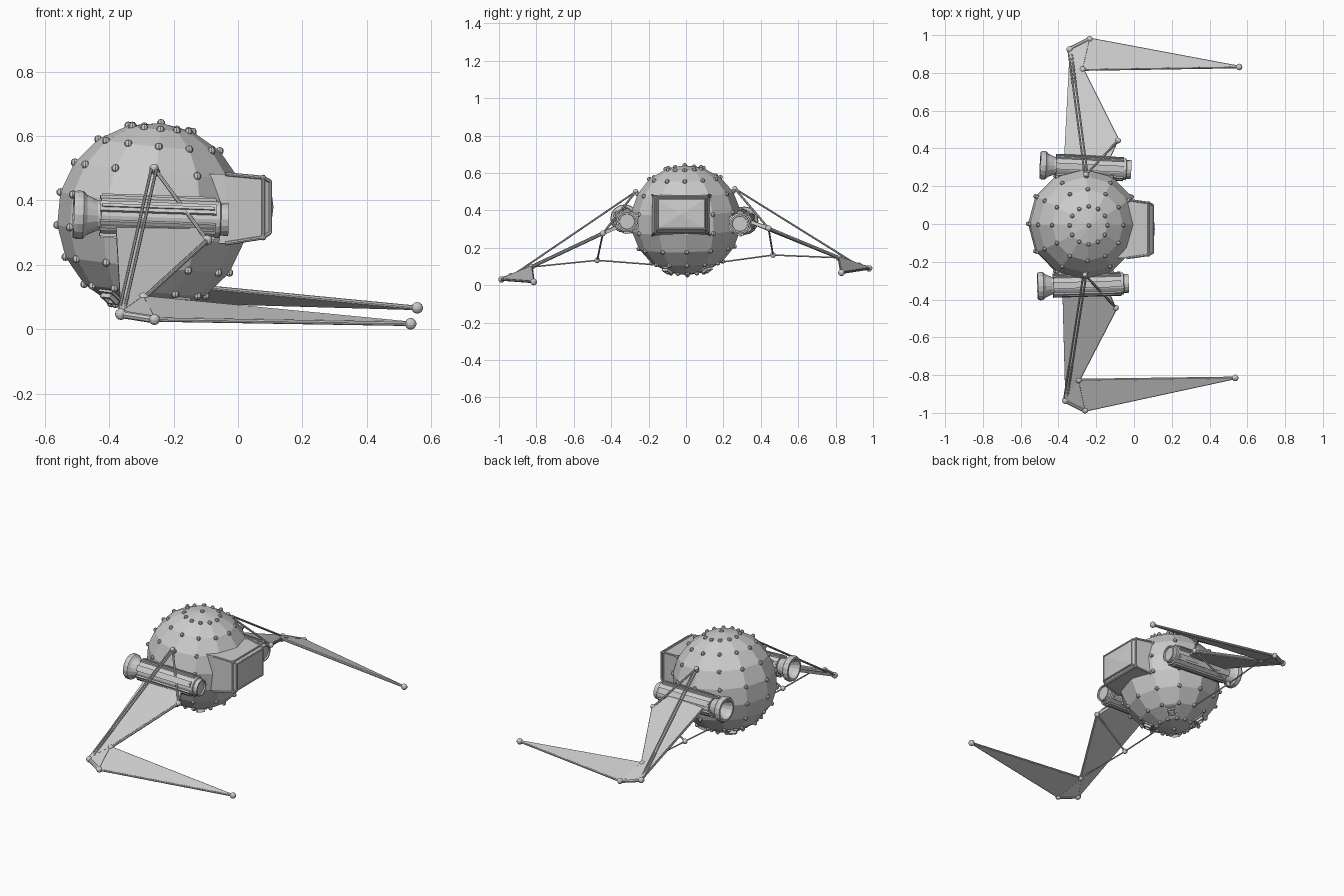
import bpy, bmesh, math
from mathutils import Vector, Matrix

if "Cube" in bpy.data.objects:
    bpy.data.objects.remove(bpy.data.objects["Cube"])

V = Vector
C = V((-0.267, 0, 0.347))      # hull centre
R = 0.295


def finish(bm, name):
    bmesh.ops.recalc_face_normals(bm, faces=bm.faces)
    me = bpy.data.meshes.new(name)
    bm.to_mesh(me)
    bm.free()
    ob = bpy.data.objects.new(name, me)
    bpy.context.collection.objects.link(ob)
    return ob


def place(s, x, y, z):
    """Side s point, including the slight lean of the whole craft."""
    return V((x + 0.0125 * s * y, s * y + 0.015 * x, z + 0.03 * s * y))


def ball(bm, p, r, seg=10):
    bmesh.ops.create_uvsphere(bm, u_segments=seg, v_segments=max(5, seg // 2 + 1),
                              radius=r, matrix=Matrix.Translation(p))


def rod(bm, a, b, r, seg=8):
    d = b - a
    m = Matrix.Translation((a + b) / 2) @ d.to_track_quat('Z', 'Y').to_matrix().to_4x4()
    bmesh.ops.create_cone(bm, cap_ends=True, segments=seg, radius1=r, radius2=r,
                          depth=d.length, matrix=m)


def box(bm, m, size):
    bmesh.ops.create_cube(bm, size=1, matrix=m @ Matrix.Diagonal((*size, 1)))


def loft(bm, loops):
    rings = [[bm.verts.new(p) for p in lp] for lp in loops]
    n = len(rings[0])
    for a, b in zip(rings, rings[1:]):
        for i in range(n):
            bm.faces.new((a[i], a[(i + 1) % n], b[(i + 1) % n], b[i]))
    return bm.faces.new(rings[0]), bm.faces.new(rings[-1])


def slab(bm, pts, t):
    n = ((pts[1] - pts[0]).cross(pts[2] - pts[0])).normalized() * t / 2
    loft(bm, [[p - n for p in pts], [p + n for p in pts]])


# faceted ball hull, pitched a little nose-down
HULL = Matrix.Translation(C) @ Matrix.Rotation(math.radians(5.5), 4, 'Y') \
    @ Matrix.Rotation(math.radians(1.5), 4, 'X')
bm = bmesh.new()
bmesh.ops.create_uvsphere(bm, u_segments=12, v_segments=9, radius=R, matrix=HULL)
points = [v.co.copy() for v in bm.verts]
finish(bm, "hull")

# rivets on every hull corner
bm = bmesh.new()
for p in points:
    if p.x < -0.03 or abs(p.y + 0.025) > 0.15 or abs(p.z - 0.375) > 0.11:
        ball(bm, p, 0.0125, 8)
finish(bm, "hull_rivets")

# square vents under the hull
bm = bmesh.new()
for k in range(4):
    m = HULL @ Matrix.Rotation(math.radians(45 + 90 * k), 4, 'Z') \
        @ Matrix.Rotation(math.radians(150), 4, 'Y') @ Matrix.Translation((0, 0, 0.285))
    box(bm, m, (0.06, 0.06, 0.02))
    for s in (-1, 1):
        box(bm, m @ Matrix.Translation((s * 0.017, 0, 0.015)), (0.008, 0.042, 0.018))
        box(bm, m @ Matrix.Translation((0, s * 0.017, 0.015)), (0.027, 0.008, 0.018))
finish(bm, "belly_vents")

# cockpit block with bulging window
def rect(x, hw, hh, z):
    return [V((x, -0.026 + a * hw, z + b * hh)) for a, b in ((-1, -1), (1, -1), (1, 1), (-1, 1))]


back, rim, face = rect(-0.04, 0.155, 0.108, 0.374), rect(0.078, 0.138, 0.093, 0.378), \
    rect(0.1, 0.126, 0.08, 0.38)
bm = bmesh.new()
_, f = loft(bm, [rect(-0.16, 0.155, 0.108, 0.374), back, rim, face])
res = bmesh.ops.poke(bm, faces=[f])
res['verts'][0].co.x += 0.01
finish(bm, "cockpit")
bm = bmesh.new()
for i in range(4):
    j = (i + 1) % 4
    rod(bm, back[i], rim[i], 0.006)
    rod(bm, rim[i], face[i], 0.006)
    rod(bm, rim[i], rim[j], 0.006)
    rod(bm, face[i], face[j], 0.005)
    ball(bm, rim[i], 0.009, 8)
finish(bm, "cockpit_frame")

# engines: (distance along axis, radius)
PROFILE = [(0.06, 0.03), (0.03, 0.048), (0.0, 0.058), (0.0, 0.07), (0.012, 0.076),
           (0.03, 0.074), (0.042, 0.062), (0.075, 0.047), (0.085, 0.047), (0.085, 0.058),
           (0.455, 0.058), (0.458, 0.05), (0.482, 0.05), (0.482, 0.042), (0.474, 0.04)]
for side, a, b in (("front", V((-0.511, -0.329, 0.356)), V((-0.03, -0.315, 0.34))),
                   ("rear", V((-0.497, 0.312, 0.345)), V((-0.015, 0.288, 0.328)))):
    m = Matrix.Translation(a) @ (b - a).to_track_quat('X', 'Z').to_matrix().to_4x4()
    bm = bmesh.new()
    loft(bm, [[m @ V((t, r * math.cos(k * math.pi / 8), r * math.sin(k * math.pi / 8)))
               for k in range(16)] for t, r in PROFILE])
    finish(bm, side + "_engine")
    bm = bmesh.new()
    for k in range(6):
        q = m @ Matrix.Rotation(k * math.pi / 3, 4, 'X')
        box(bm, q @ Matrix.Translation((0.262, 0, 0.058)), (0.36, 0.034, 0.012))
        box(bm, q @ Matrix.Translation((0.262, 0, 0.064)), (0.35, 0.010, 0.010))
    finish(bm, side + "_engine_strips")

# arms, blades and bracing on both sides
for side, s in (("front", -1), ("rear", 1)):
    P = lambda x, y, z: place(s, x, y, z)
    knee, elbow, inner = P(-0.352, 0.93, 0.075), P(-0.247, 0.983, 0.06), P(-0.283, 0.822, 0.122)
    tip, corner = P(0.546, 0.823, 0.042), P(-0.09, 0.443, 0.29)
    post, top, low = P(-0.325, 0.47, 0.147), P(-0.257, 0.265, 0.508), P(-0.29, 0.17, 0.115)
    root_b, root_f = P(-0.375, 0.34, 0.335), P(-0.14, 0.33, 0.335)

    bm = bmesh.new()
    slab(bm, [knee, root_b, root_f, corner, inner], 0.018)
    finish(bm, side + "_arm_panel")
    bm = bmesh.new()
    slab(bm, [elbow, inner, tip], 0.014)
    slab(bm, [knee, elbow, inner], 0.016)
    finish(bm, side + "_blade")

    bm = bmesh.new()
    off = V((0.008, 0, 0))
    for p, q, r in ((top - off, knee - off, 0.005), (top + off, knee + off, 0.005),
                    (top, corner, 0.006), (post, corner, 0.005), (post, low, 0.004),
                    (post, inner, 0.004), (elbow, tip, 0.007), (inner, tip, 0.007),
                    (knee, elbow, 0.012), (knee, inner, 0.008), (inner, corner, 0.008)):
        rod(bm, p, q, r)
    finish(bm, side + "_struts")
    bm = bmesh.new()
    for p, r in ((knee, 0.018), (elbow, 0.017), (inner, 0.017), (tip, 0.018),
                 (corner, 0.016), (post, 0.015), (top, 0.014)):
        ball(bm, p, r, 12)
    finish(bm, side + "_joints")
